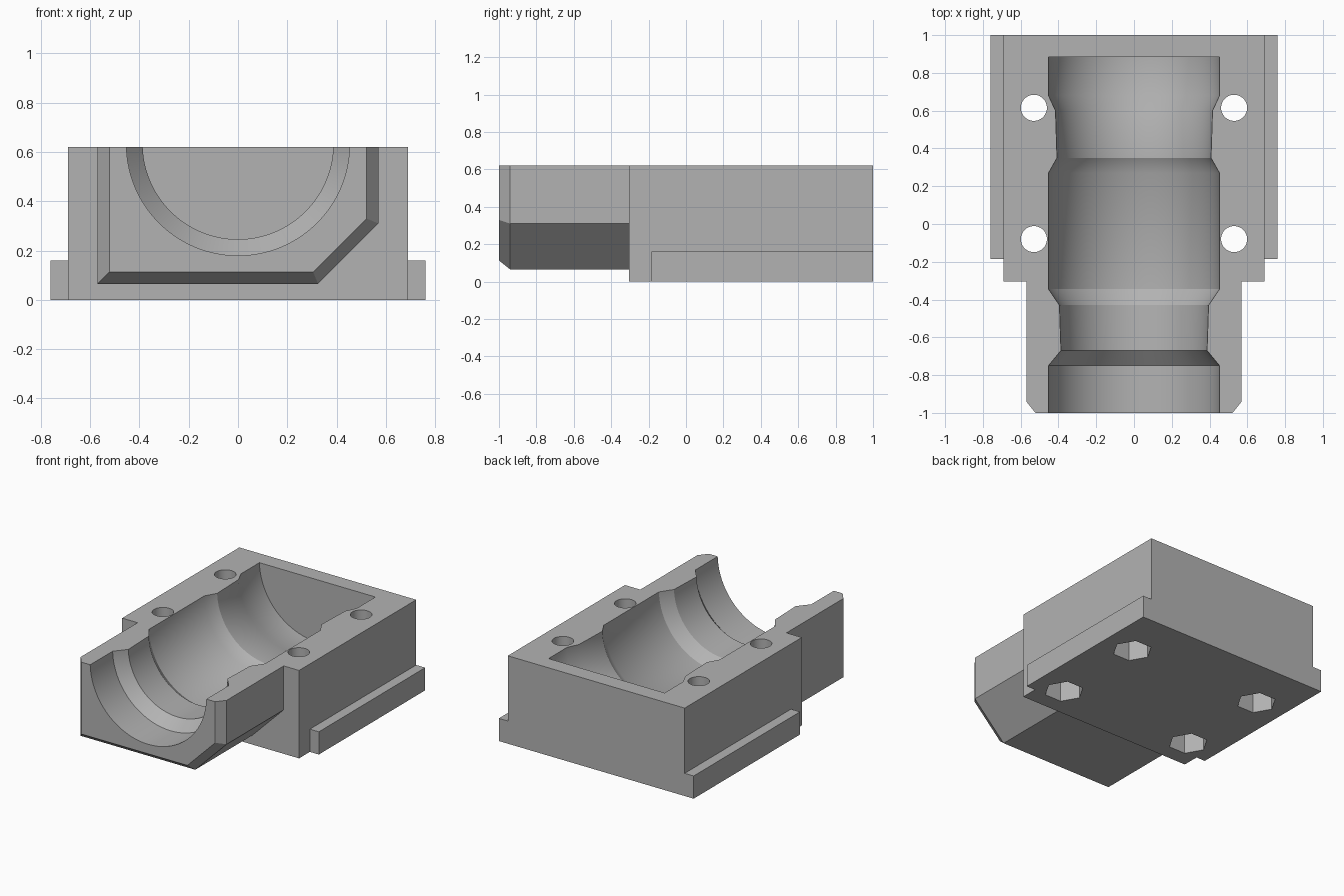
import bpy, bmesh
from math import sin, cos, pi, radians

if "Cube" in bpy.data.objects:
    bpy.data.objects.remove(bpy.data.objects["Cube"], do_unlink=True)

TOP = 0.62
AXIS_Z = 0.633

grey = bpy.data.materials.new("plain grey")
grey.use_nodes = True
colour = (0.45, 0.45, 0.45, 1)
grey.diffuse_color = colour
grey.node_tree.nodes["Principled BSDF"].inputs["Base Color"].default_value = colour


def loft(name, rings):
    """Closed solid through matching rings of points."""
    bm = bmesh.new()
    loops = [[bm.verts.new(p) for p in ring] for ring in rings]
    n = len(loops[0])
    for a, b in zip(loops, loops[1:]):
        for i in range(n):
            j = (i + 1) % n
            bm.faces.new((a[i], a[j], b[j], b[i]))
    bm.faces.new(loops[0])
    bm.faces.new(loops[-1])
    bmesh.ops.recalc_face_normals(bm, faces=bm.faces)
    mesh = bpy.data.meshes.new(name)
    bm.to_mesh(mesh)
    bm.free()
    mesh.materials.append(grey)
    obj = bpy.data.objects.new(name, mesh)
    bpy.context.collection.objects.link(obj)
    return obj


def across(points, y):
    return [(x, y, z) for x, z in points]


def block(name, half_width, y0, y1, height):
    w = half_width
    outline = [(-w, 0), (w, 0), (w, height), (-w, height)]
    return loft(name, [across(outline, y0), across(outline, y1)])


def circle(radius, n):
    return [(radius * cos(2 * pi * i / n), radius * sin(2 * pi * i / n)) for i in range(n)]


def upright(name, x, y, radius, z0, z1, n):
    return loft(name, [[(x + a, y + b, z) for a, b in circle(radius, n)] for z in (z0, z1)])


def combine(target, tool, operation):
    mod = target.modifiers.new(tool.name, "BOOLEAN")
    mod.operation = operation
    mod.solver = "EXACT"
    mod.object = tool
    bpy.context.view_layer.objects.active = target
    bpy.ops.object.modifier_apply(modifier=mod.name)
    bpy.data.objects.remove(tool, do_unlink=True)


# Main block and the low clamping rails along both sides
mould = block("mould_half", 0.69, -0.305, 1, TOP)
combine(mould, block("side_rails", 0.76, -0.185, 1, 0.16), "UNION")

# Narrow nose with one sloping lower corner and a bevelled front
nose_outer = [(-0.57, 0.065), (0.325, 0.065), (0.57, 0.31), (0.57, TOP), (-0.57, TOP)]
nose_inner = [(-0.522, 0.113), (0.305, 0.113), (0.522, 0.33), (0.522, TOP), (-0.522, TOP)]
nose = loft("nose", [across(nose_inner, -1), across(nose_outer, -0.94), across(nose_outer, -0.1)])
combine(mould, nose, "UNION")

# Stepped half-round cavity: (position along y, radius)
bore_profile = [(-1.1, 0.453), (-0.75, 0.453), (-0.67, 0.387), (-0.43, 0.395),
                (-0.345, 0.453), (0.27, 0.453), (0.35, 0.408), (0.6, 0.416),
                (0.68, 0.453), (0.885, 0.453)]
bore = loft("bore", [[(x, y, AXIS_Z + z) for x, z in circle(r, 128)] for y, r in bore_profile])
combine(mould, bore, "DIFFERENCE")

# Bolt holes with hexagonal nut pockets underneath
for x in (-0.53, 0.53):
    for y in (-0.08, 0.615):
        combine(mould, upright("bolt_hole", x, y, 0.069, -0.1, 0.8, 48), "DIFFERENCE")
        combine(mould, upright("nut_pocket", x, y, 0.13, -0.1, 0.25, 6), "DIFFERENCE")

bpy.ops.object.select_all(action="DESELECT")
mould.select_set(True)
bpy.context.view_layer.objects.active = mould
bpy.ops.object.shade_smooth_by_angle(angle=radians(30))
